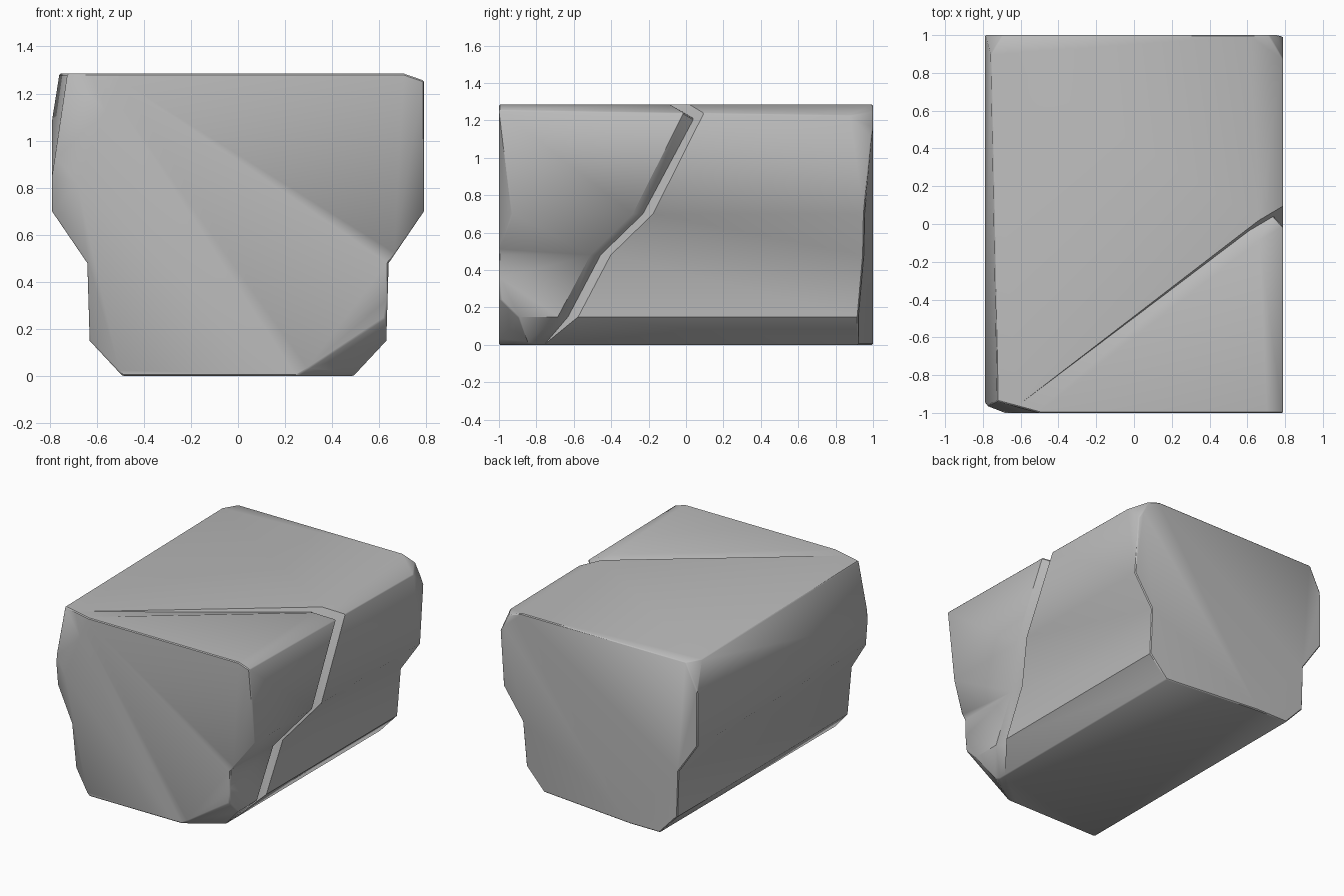
import bpy, bmesh, math
from mathutils import Vector

if "Cube" in bpy.data.objects:
    bpy.data.objects.remove(bpy.data.objects["Cube"])

# Stone colour
stone = bpy.data.materials.new("grey stone")
stone.use_nodes = True
grey = (0.5, 0.5, 0.5, 1)
stone.diffuse_color = grey
stone.node_tree.nodes["Principled BSDF"].inputs["Base Color"].default_value = grey

bm = bmesh.new()

# Block: half outline mirrored, then extruded from front to back
half = [(0.49, 0), (0.63, 0.15), (0.64, 0.48), (0.79, 0.7), (0.79, 1.285)]
outline = half + [(-x, z) for x, z in reversed(half)]
face = bm.faces.new([bm.verts.new((x, -1, z)) for x, z in outline])
grown = bmesh.ops.extrude_face_region(bm, geom=[face])["geom"]
bmesh.ops.translate(bm, vec=(0, 2, 0),
                    verts=[v for v in grown if isinstance(v, bmesh.types.BMVert)])
bmesh.ops.recalc_face_normals(bm, faces=bm.faces)


def everything():
    return bm.verts[:] + bm.edges[:] + bm.faces[:]


def chip(a, b, c):
    """Slice off the corner beyond the plane through three points."""
    a, b, c = Vector(a), Vector(b), Vector(c)
    normal = (b - a).cross(c - a).normalized()
    if normal.dot(Vector((0, 0, 0.65)) - a) > 0:
        normal.negate()
    cut = bmesh.ops.bisect_plane(bm, geom=everything(), dist=0.0001, plane_co=a,
                                 plane_no=normal, clear_outer=True)["geom_cut"]
    rim = [e for e in cut if isinstance(e, bmesh.types.BMEdge)]
    bmesh.ops.holes_fill(bm, edges=rim, sides=0)


# Broken faces and corners
chip((0.79, 1, 1.2), (-0.25, 1, 0), (0.64, 0.92, 0.15))         # back, lower left
chip((-0.5, -1, 1.28), (-0.72, -1, 0.73), (-0.79, -0.93, 1.2))  # front, upper right
chip((0.78, -1, 1.22), (0.66, -1, 0.5), (0.79, -0.93, 0.7))     # front, left edge
chip((0.25, -1, 0), (0.63, -1, 0.25), (0.55, -0.8, 0))          # front, lower left
chip((-0.6, -1, 0.45), (-0.5, -1, 0), (-0.64, -0.95, 0.2))      # front, lower right
chip((0.62, 0.9, 1.285), (0.7, -0.9, 1.285), (0.79, 0, 1.24))   # top, left edge
chip((-0.74, -0.1, 1.285), (-0.76, 1, 1.285), (-0.79, 0.3, 1))  # top, right edge
chip((-0.79, 0.85, 1.28), (-0.7, 1, 1.28), (-0.79, 1, 1.1))     # top back right
chip((0.79, 0.85, 1.25), (0.7, 1, 1.28), (0.79, 1, 1.1))        # top back left

# Worn edges
bmesh.ops.dissolve_degenerate(bm, dist=0.002, edges=bm.edges)
bmesh.ops.recalc_face_normals(bm, faces=bm.faces)
worn = [e for e in bm.edges if e.is_manifold and e.calc_face_angle() > 0.8]
bmesh.ops.bevel(bm, geom=worn, offset=0.012, segments=1, affect='EDGES', clamp_overlap=True)

# Slanting crack down the left side, fading out across the top
crack_point = Vector((0.55, -0.12, 1.285))
crack_normal = Vector((-0.93, 1.21, -0.61)).normalized()
for shift in (-0.04, 0.04, 0):
    bmesh.ops.bisect_plane(bm, geom=everything(), dist=0.0001,
                           plane_co=crack_point + crack_normal * shift,
                           plane_no=crack_normal)
for v in bm.verts:
    if abs((v.co - crack_point).dot(crack_normal)) < 0.001 and v.co.x > 0.5 and v.co.y > -0.95:
        v.co.x -= 0.05
        if v.co.z > 1.2:
            v.co.z -= 0.03

bmesh.ops.triangulate(bm, faces=[f for f in bm.faces if len(f.verts) > 3])
bmesh.ops.recalc_face_normals(bm, faces=bm.faces)

mesh = bpy.data.meshes.new("stone_block")
bm.to_mesh(mesh)
bm.free()
mesh.materials.append(stone)
block = bpy.data.objects.new("stone_block", mesh)
bpy.context.collection.objects.link(block)

bpy.ops.object.select_all(action='DESELECT')
block.select_set(True)
bpy.context.view_layer.objects.active = block
bpy.ops.object.shade_smooth_by_angle(angle=math.radians(38))
